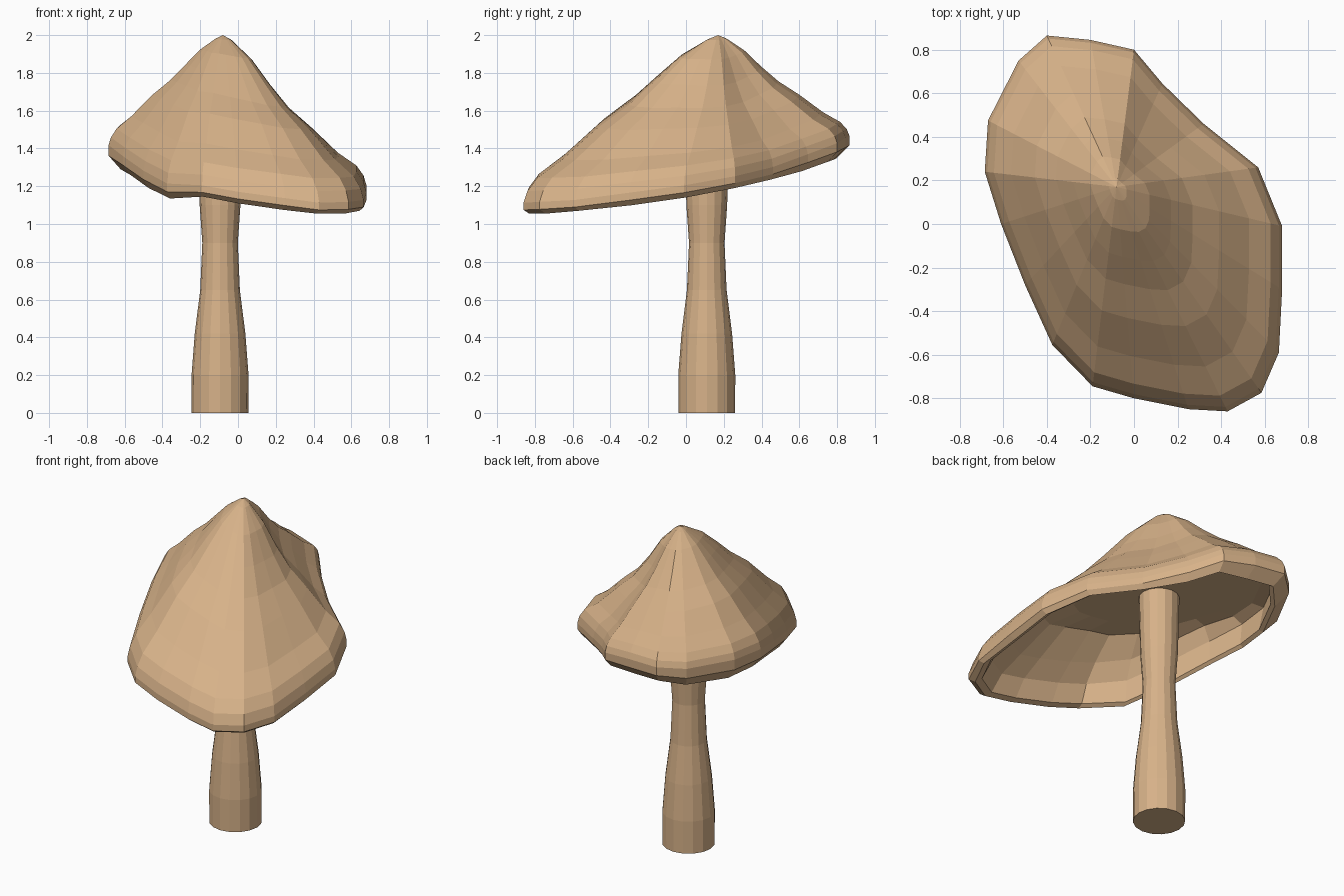
import bpy, bmesh, math

if "Cube" in bpy.data.objects:
    bpy.data.objects.remove(bpy.data.objects["Cube"])

tan = bpy.data.materials.new("mushroom_tan")
tan.diffuse_color = (0.68, 0.445, 0.25, 1)
tan.use_nodes = True
tan.node_tree.nodes["Principled BSDF"].inputs["Base Color"].default_value = tan.diffuse_color


def loft(name, rings, start=None, end=None):
    """Skin closed rings; ends close to a point, or to a flat face if None."""
    n = len(rings[0])
    verts = [p for r in rings for p in r]
    faces = []
    for k in range(len(rings) - 1):
        for i in range(n):
            j = (i + 1) % n
            faces.append((k * n + i, k * n + j, (k + 1) * n + j, (k + 1) * n + i))
    for point, base in ((start, 0), (end, (len(rings) - 1) * n)):
        loop = [base + i for i in range(n)]
        if point is None:
            faces.append(tuple(loop))
        else:
            verts.append(point)
            faces += [(loop[i], loop[(i + 1) % n], len(verts) - 1) for i in range(n)]
    me = bpy.data.meshes.new(name)
    me.from_pydata(verts, [], faces)
    me.materials.append(tan)
    bm = bmesh.new()
    bm.from_mesh(me)
    bmesh.ops.recalc_face_normals(bm, faces=bm.faces)
    bm.to_mesh(me)
    bm.free()
    ob = bpy.data.objects.new(name, me)
    bpy.context.collection.objects.link(ob)
    return ob


# Stem: waisted, 16 sides
sx, sy = -0.095, 0.11
stem = [(0, .15), (.2, .151), (.42, .134), (.65, .105), (.9, .094), (1.1, .108), (1.3, .113), (1.5, .118)]
loft("stem", [[(sx + r * math.cos(math.tau * i / 16), sy + r * math.sin(math.tau * i / 16), z)
               for i in range(16)] for z, r in stem])

# Cap rim, counter-clockwise: x, y, widest height, lip height
rim = [(-.40, .865, 1.45, 1.35), (-.53, .75, 1.43, 1.31), (-.67, .475, 1.42, 1.29),
       (-.685, .24, 1.40, 1.29), (-.61, 0, 1.34, 1.26), (-.5, -.28, 1.26, 1.19),
       (-.375, -.555, 1.19, 1.135), (-.19, -.745, 1.18, 1.145), (0, -.8, 1.145, 1.11),
       (.25, -.85, 1.11, 1.075), (.43, -.86, 1.085, 1.055), (.585, -.775, 1.09, 1.055),
       (.665, -.59, 1.10, 1.07), (.68, -.3, 1.14, 1.10), (.68, -.01, 1.18, 1.14),
       (.57, .26, 1.23, 1.19), (.32, .46, 1.28, 1.235), (.13, .645, 1.35, 1.28),
       (0, .80, 1.41, 1.33), (-.2, .845, 1.44, 1.34)]
ax, ay, az = -.08, .17, 2.0


def cap_ring(t, h, drop=0, ceiling=9):
    """Ring at radius fraction t and height fraction h; fuller to front and left."""
    out = []
    for x, y, zb, zl in rim:
        dx, dy = x - ax, y - ay
        d = math.hypot(dx, dy)
        swell = .035 * max(0, -dy / d) + .055 * (-.85 * dx - .5 * dy) / d
        hh = h + swell * math.sin(math.pi * t) * min(1, t / .3)
        out.append((ax + dx * t, ay + dy * t, min(ceiling, zb + (az - zb) * hh - drop)))
    return out


def lip_ring(fraction, inset, shrink=0, lift=0):
    """Ring part of the way from the widest line down to the tucked-in lip."""
    out = []
    for x, y, zb, zl in rim:
        t = 1 - inset * (zb - zl) - shrink
        out.append((ax + (x - ax) * t, ay + (y - ay) * t, zb + (zl - zb) * fraction + lift))
    return out


profile = [(.06, .97), (.2, .855), (.33, .70), (.46, .56), (.62, .43), (.8, .26),
           (.93, .165), (.98, .095), (1, .03)]
outer = [cap_ring(t, h) for t, h in profile]
lip = [lip_ring(.35, 0), lip_ring(1, .95), lip_ring(1, .95, .035, .015)]
inner = [cap_ring(t, h, .065, 1.475)
         for t, h in ((.88, .16), (.78, .26), (.62, .42), (.46, .56), (.2, .8))]
# Outer skin, tucked-in lip, hollow underside with a flat ceiling
loft("cap", outer + lip + inner, start=(ax, ay, az), end=(ax, ay, 1.475))
